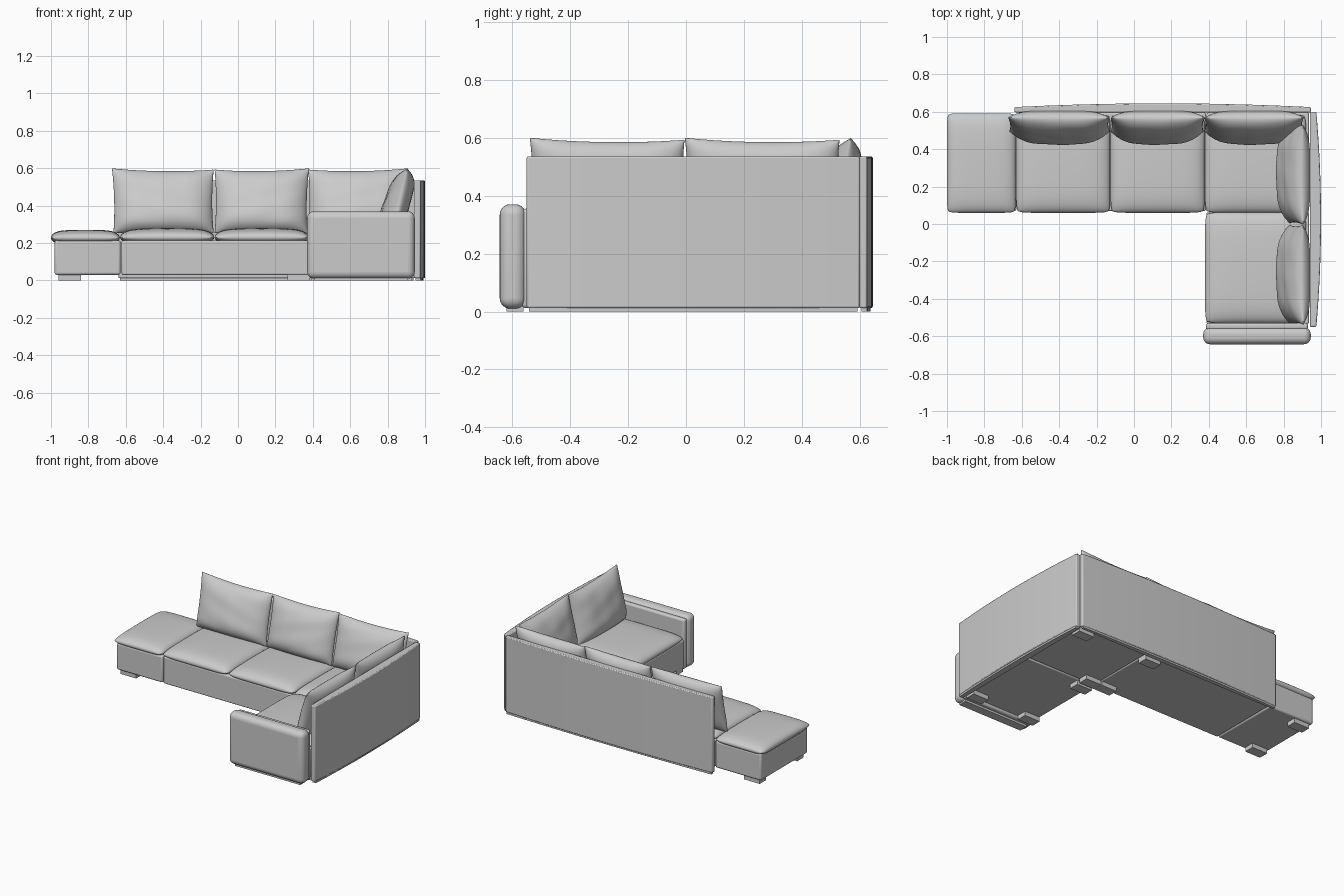
import bpy, bmesh, math
from mathutils import Matrix, Vector

cube = bpy.data.objects.get("Cube")
if cube:
    bpy.data.objects.remove(cube, do_unlink=True)

grey = bpy.data.materials.new("grey upholstery")
grey.use_nodes = True
colour = (0.6, 0.6, 0.6, 1)
grey.diffuse_color = colour
grey.node_tree.nodes["Principled BSDF"].inputs["Base Color"].default_value = colour


def finish(name, bm, angle=40):
    bmesh.ops.recalc_face_normals(bm, faces=bm.faces)
    mesh = bpy.data.meshes.new(name)
    bm.to_mesh(mesh)
    bm.free()
    mesh.materials.append(grey)
    ob = bpy.data.objects.new(name, mesh)
    bpy.context.collection.objects.link(ob)
    bpy.ops.object.select_all(action='DESELECT')
    ob.select_set(True)
    bpy.context.view_layer.objects.active = ob
    bpy.ops.object.shade_smooth_by_angle(angle=math.radians(angle))
    return ob


def bevel(ob, width, segments=3):
    mod = ob.modifiers.new("rounded edges", 'BEVEL')
    mod.width, mod.segments = width, segments
    mod.limit_method = 'ANGLE'


def box(name, x, y, z, width=0.0):
    bm = bmesh.new()
    bmesh.ops.create_cube(bm, size=1)
    for v in bm.verts:
        v.co = [(a + b) / 2 + c * (b - a) for c, (a, b) in zip(v.co, (x, y, z))]
    ob = finish(name, bm)
    if width:
        bevel(ob, width)
    return ob


def cushion(name, place, w, h, shape, n=28):
    """Two curved skins meeting at a seam; shape(u, v) gives x, y, top, bottom."""
    bm = bmesh.new()
    skins = [{}, {}]
    for i in range(n + 1):
        for j in range(n + 1):
            u, v = (-math.cos(math.pi * k / n) for k in (i, j))
            x, y, top, bottom = shape(u, v)
            co = [place @ Vector((x * w / 2, y * h / 2, z)) for z in (top, -bottom)]
            skins[0][i, j] = bm.verts.new(co[0])
            rim = i in (0, n) or j in (0, n)
            skins[1][i, j] = skins[0][i, j] if rim else bm.verts.new(co[1])
    for skin in skins:
        for i in range(n):
            for j in range(n):
                bm.faces.new([skin[k] for k in ((i, j), (i + 1, j), (i + 1, j + 1), (i, j + 1))])
    return finish(name, bm, 75)


def seat(name, x, y, seam=0.23, top=0.05, bottom=0.035):
    def shape(u, v):
        puff = max(0, (1 - u ** 6) * (1 - v ** 6)) ** 0.5
        crown = 1 - 0.12 * (u * u + v * v)
        return (u * (1 - 0.035 * v ** 12), v * (1 - 0.035 * u ** 12),
                top * puff * crown, bottom * puff)
    place = Matrix.Translation(((x[0] + x[1]) / 2, (y[0] + y[1]) / 2, seam))
    cushion(name, place, x[1] - x[0], y[1] - y[0], shape)


def pillow(name, centre, width, turn, flip=1):
    """Leaning back pillow, fuller low down, with pulled corners and soft creases."""
    def shape(u, v):
        u *= flip
        puff = max(0, (1 - u ** 4) * (1 - v ** 4)) ** 0.6
        crease = 0.0025 * math.sin(7 * u + 5 * v) * math.sin(4 * v - 3 * u) * puff
        front = 0.082 * puff * (1 - 0.3 * v) * (1 - 0.2 * u * u) + crease
        x = u * (1 - 0.03 * (1 - v * v)) - 0.015 * v * (u < 0)
        y = v * (1 - 0.07 * (1 - u * u) * (v > 0)) - 0.02 * u * (v > 0) * v
        return x * flip, y, front, 0.055 * puff * (1 + 0.15 * v)
    place = (Matrix.Translation(centre) @ Matrix.Rotation(turn, 4, 'Z')
             @ Matrix.Rotation(math.radians(78), 4, 'X'))
    cushion(name, place, width, 0.35, shape)


def panel(name, centre, length, thin, thick, turn, z0, z1, width):
    """Upright slab, flat inside and gently bowed on the outside."""
    steps = 16
    outline = [(-length / 2, 0), (length / 2, 0)]
    for k in range(steps + 1):
        t = 1 - 2 * k / steps
        outline.append((t * length / 2, thin + (thick - thin) * (1 - t * t)))
    place = Matrix.Translation((*centre, 0)) @ Matrix.Rotation(turn, 4, 'Z')
    bm = bmesh.new()
    low, high = ([bm.verts.new(place @ Vector((x, y, z))) for x, y in outline] for z in (z0, z1))
    bm.faces.new(low)
    bm.faces.new(high)
    count = len(outline)
    for k in range(count):
        m = (k + 1) % count
        bm.faces.new((low[k], low[m], high[m], high[k]))
    bevel(finish(name, bm), width, 2)


# Frames under the seats
box("stool_base", (-0.98, -0.628), (0.07, 0.58), (0.03, 0.215), 0.012)
box("long_base", (-0.622, 0.385), (0.07, 0.595), (0.03, 0.215), 0.008)
box("corner_base", (0.388, 0.935), (0.07, 0.595), (0.03, 0.215), 0.008)
box("side_base", (0.388, 0.935), (-0.535, 0.062), (0.03, 0.215), 0.008)

# Seat cushions
seat("stool_cushion", (-1.0, -0.632), (0.06, 0.592), 0.228, 0.043, 0.035)
for name, x0, x1 in (("left", -0.63, -0.127), ("middle", -0.125, 0.378), ("corner", 0.38, 0.92)):
    seat(name + "_seat", (x0, x1), (0.06, 0.585))
seat("side_seat", (0.38, 0.92), (-0.53, 0.062))

# Back pillows along both runs
pillow("right_back_pillow", (-0.4, 0.532, 0.425), 0.54, 0)
pillow("middle_back_pillow", (0.125, 0.532, 0.425), 0.5, 0, -1)
pillow("corner_back_pillow", (0.64, 0.532, 0.425), 0.53, 0, -1)
pillow("side_rear_pillow", (0.868, 0.265, 0.425), 0.53, -math.pi / 2, -1)
pillow("side_front_pillow", (0.868, -0.27, 0.425), 0.53, -math.pi / 2, -1)

# Bowed back panels on low plinths
for label, z0, z1, inset, width in (("panel", 0.012, 0.535, 0, 0.006), ("plinth", 0.0, 0.014, 0.008, 0.001)):
    panel("rear_" + label, (0.153, 0.597 + inset), 1.585 - 2 * inset,
          0.028 - inset, 0.048 - 2 * inset, 0, z0, z1, width)
    panel("side_" + label, (0.94 + inset, 0.025), 1.15 - 2 * inset,
          0.035 - inset, 0.06 - 2 * inset, -math.pi / 2, z0, z1, width)

# Armrest: padded outer shell and thin inner board
bevel(box("armrest", (0.37, 0.945), (-0.643, -0.553), (0.01, 0.37)), 0.036, 6)
box("armrest_board", (0.385, 0.93), (-0.565, -0.53), (0.012, 0.355), 0.012)
box("armrest_plinth", (0.41, 0.91), (-0.62, -0.56), (0.0, 0.02))

# Feet
spots = [(-0.9, 0.12), (-0.9, 0.53), (0.325, 0.11), (0.325, 0.54),
         (0.45, 0.11), (0.45, 0.02), (0.45, -0.49), (0.87, -0.49), (0.87, 0.54)]
for k, (x, y) in enumerate(spots):
    box(f"foot_{k + 1}", (x - 0.06, x + 0.06), (y - 0.035, y + 0.035), (0, 0.034))
